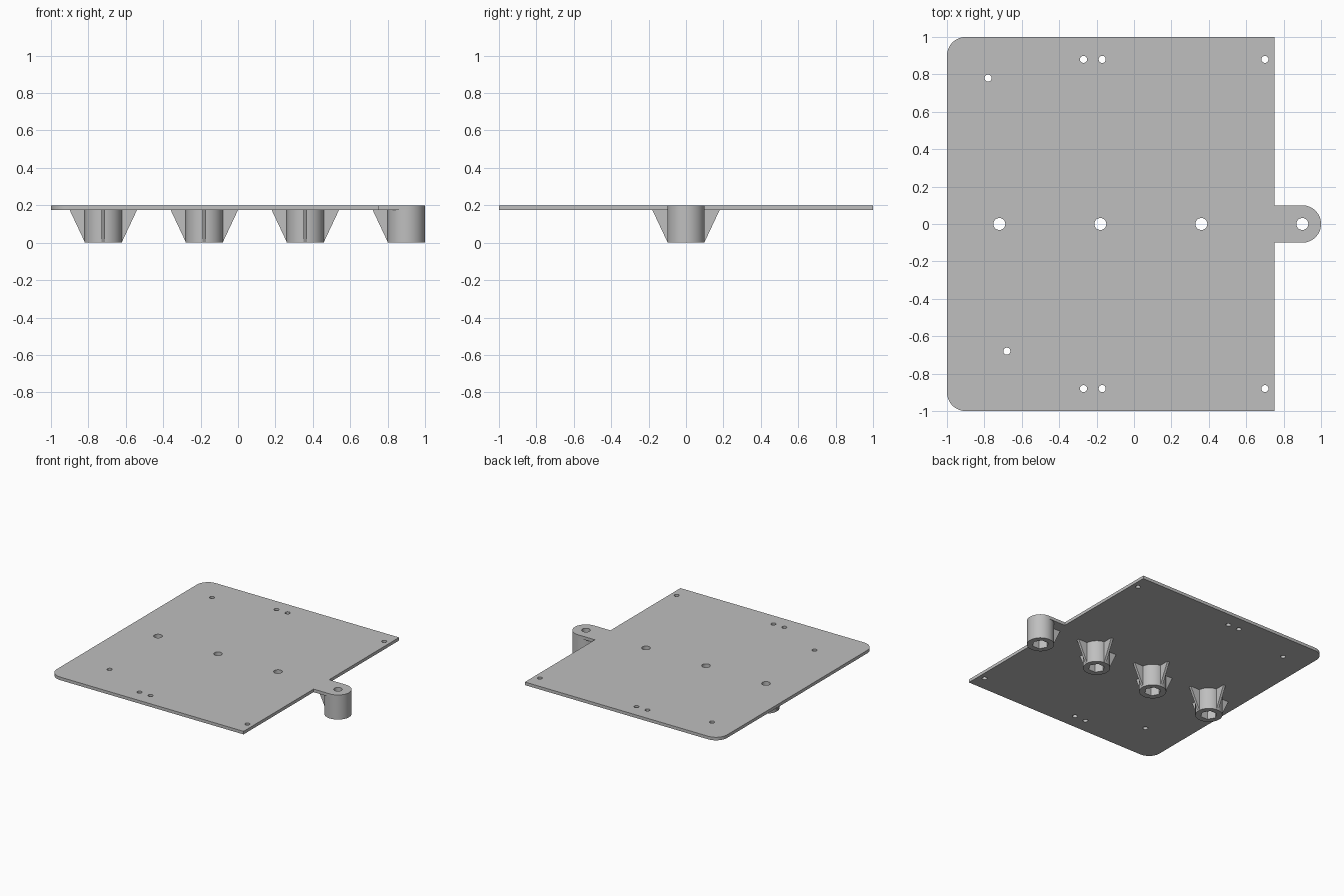
import bpy, bmesh
from math import pi, sin, cos, radians

cube = bpy.data.objects.get("Cube")
if cube:
    bpy.data.objects.remove(cube, do_unlink=True)

grey = bpy.data.materials.new("plain grey")
grey.use_nodes = True
colour = (0.52, 0.52, 0.52, 1)
grey.diffuse_color = colour
grey.node_tree.nodes["Principled BSDF"].inputs["Base Color"].default_value = colour

TOP, UNDER = 0.2, 0.175
BOSS_R, BOLT_R, PIN_R, NUT_R = 0.1, 0.032, 0.019, 0.062
BOSS_X = [-0.72, -0.18, 0.36, 0.9]


def arc(x, y, r, start, end, steps):
    """Points along an arc, angles in degrees."""
    angles = [radians(start + (end - start) * i / steps) for i in range(steps + 1)]
    return [(x + r * cos(a), y + r * sin(a)) for a in angles]


def circle(x, y, r, sides):
    return arc(x, y, r, 0, 360, sides)[:-1]


def solid(name, outlines, direction):
    """Extrude closed 3D outlines along a vector into one object."""
    bm = bmesh.new()
    for outline in outlines:
        face = bm.faces.new([bm.verts.new(p) for p in outline])
        grown = bmesh.ops.extrude_face_region(bm, geom=[face], use_keep_orig=True)
        moved = [v for v in grown["geom"] if isinstance(v, bmesh.types.BMVert)]
        bmesh.ops.translate(bm, verts=moved, vec=direction)
    bmesh.ops.recalc_face_normals(bm, faces=bm.faces[:])
    mesh = bpy.data.meshes.new(name)
    bm.to_mesh(mesh)
    bm.free()
    mesh.materials.append(grey)
    obj = bpy.data.objects.new(name, mesh)
    bpy.context.collection.objects.link(obj)
    return obj


def prism(name, outlines, z0, z1):
    return solid(name, [[(x, y, z0) for x, y in o] for o in outlines], (0, 0, z1 - z0))


def select(obj):
    bpy.ops.object.select_all(action='DESELECT')
    obj.select_set(True)
    bpy.context.view_layer.objects.active = obj


def cut(obj, cutter):
    mod = obj.modifiers.new("holes", 'BOOLEAN')
    mod.operation = 'DIFFERENCE'
    mod.solver = 'EXACT'
    mod.object = cutter
    select(obj)
    bpy.ops.object.modifier_apply(modifier=mod.name)
    bpy.data.objects.remove(cutter, do_unlink=True)


def smooth(obj):
    select(obj)
    bpy.ops.object.shade_smooth_by_angle(angle=radians(30))


# Plate with two rounded corners and a round-ended lug
outline = [(0.75, -1), (0.75, -BOSS_R)]
outline += arc(BOSS_X[-1], 0, BOSS_R, -90, 90, 32)
outline += [(0.75, BOSS_R), (0.75, 1)]
outline += arc(-0.9, 0.9, 0.1, 90, 180, 12) + arc(-0.9, -0.9, 0.1, 180, 270, 12)
plate = prism("mounting_plate", [outline], UNDER, TOP)

# Bolt holes down the middle and small pin holes near the edges
pins = [(-0.78, 0.78), (-0.68, -0.68)]
pins += [(x, side * 0.88) for x in (-0.27, -0.17, 0.7) for side in (-1, 1)]
holes = [circle(x, 0, BOLT_R, 32) for x in BOSS_X]
holes += [circle(x, y, PIN_R, 24) for x, y in pins]
cut(plate, prism("hole_cutter", holes, 0.1, 0.3))
smooth(plate)

for number, x in enumerate(BOSS_X, 1):
    # Round standoff with a bolt hole and a hexagonal nut pocket
    boss = prism(f"standoff_{number}", [circle(x, 0, BOSS_R, 64)], 0, UNDER)
    cut(boss, prism("bolt_cutter", [circle(x, 0, BOLT_R, 32)], -0.1, 0.3))
    cut(boss, prism("nut_cutter", [circle(x, 0, NUT_R, 6)], -0.1, 0.12))
    smooth(boss)

    # Tapered ribs; the lug standoff only has the one under the plate
    turns = [2] if number == len(BOSS_X) else range(4)
    for turn in turns:
        profile = [(0.085, 0.005), (0.1, 0.005), (0.18, UNDER), (0.085, UNDER)]
        rib = solid(f"standoff_{number}_rib_{turn + 1}",
                    [[(r, -0.01, z) for r, z in profile]], (0, 0.02, 0))
        rib.location.x = x
        rib.rotation_euler.z = turn * pi / 2
